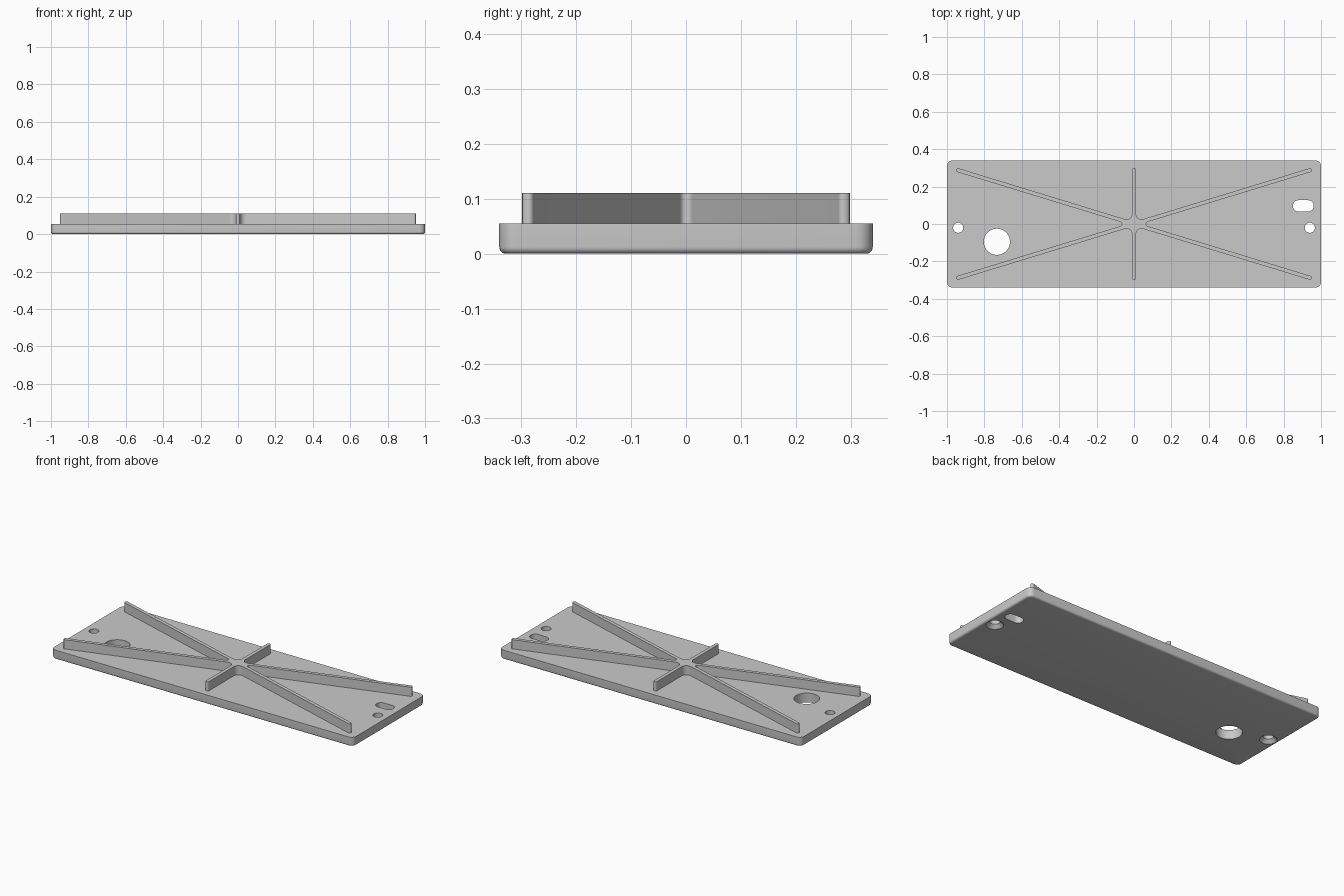
import bpy, bmesh, math
from mathutils import Vector

if "Cube" in bpy.data.objects:
    bpy.data.objects.remove(bpy.data.objects["Cube"], do_unlink=True)

grey = bpy.data.materials.new("light grey")
grey.use_nodes = True
COLOUR = (0.59, 0.59, 0.59, 1)
grey.diffuse_color = COLOUR
grey.node_tree.nodes["Principled BSDF"].inputs["Base Color"].default_value = COLOUR


def fillet(corners, radii, steps=6):
    """Round every corner of a closed 2D outline."""
    out = []
    for i, p in enumerate(corners):
        u = (corners[i - 1] - p).normalized()
        v = (corners[(i + 1) % len(corners)] - p).normalized()
        half, r = u.angle(v) / 2, radii[i]
        c = p + (u + v).normalized() * (r / math.sin(half))
        start = (p + u * (r / math.tan(half)) - c).normalized()
        end = (p + v * (r / math.tan(half)) - c).normalized()
        out += [c + start.slerp(end, k / steps).normalized() * r
                for k in range(steps + 1)]
    return out


def rounded_rect(x, y, hx, hy, r):
    corners = [Vector((x + sx * hx, y + sy * hy))
               for sx, sy in ((-1, -1), (1, -1), (1, 1), (-1, 1))]
    return fillet(corners, [r] * 4)


def circle(x, y, r, n=48):
    return [Vector((x + r * math.cos(2 * math.pi * k / n),
                    y + r * math.sin(2 * math.pi * k / n))) for k in range(n)]


def loft(name, layers):
    """Solid skinned through (outline, height) layers from bottom to top."""
    bm = bmesh.new()
    rings = [[bm.verts.new((p.x, p.y, z)) for p in pts] for pts, z in layers]
    for low, high in zip(rings, rings[1:]):
        for i in range(len(low)):
            j = (i + 1) % len(low)
            bm.faces.new((low[i], low[j], high[j], high[i]))
    bm.faces.new(rings[0][::-1])
    bm.faces.new(rings[-1])
    mesh = bpy.data.meshes.new(name)
    bm.to_mesh(mesh)
    bm.free()
    mesh.materials.append(grey)
    obj = bpy.data.objects.new(name, mesh)
    bpy.context.collection.objects.link(obj)
    return obj


def activate(obj):
    bpy.ops.object.select_all(action='DESELECT')
    obj.select_set(True)
    bpy.context.view_layer.objects.active = obj


# Base plate with rounded corners and a rounded lower edge
HX, HY, THICK, EDGE, CORNER = 1.0, 0.34, 0.055, 0.012, 0.03
layers = []
for k in range(6):
    a = math.pi / 2 * k / 5
    inset = EDGE * (1 - math.sin(a))
    layers.append((rounded_rect(0, 0, HX - inset, HY - inset, CORNER - inset),
                   EDGE * (1 - math.cos(a))))
layers.append((rounded_rect(0, 0, HX, HY, CORNER), THICK))
plate = loft("base_plate", layers)

# Openings: large round hole, slot, two screw holes countersunk from below
cutters = [
    loft("large_hole_cutter", [(circle(-0.733, -0.095, 0.07), z) for z in (-0.05, 0.1)]),
    loft("slot_cutter", [(rounded_rect(0.905, 0.097, 0.055, 0.03, 0.027), z)
                         for z in (-0.05, 0.1)]),
]
for side in (-1, 1):
    cutters.append(loft("screw_hole_cutter", [
        (circle(side * 0.94, -0.02, r), z)
        for r, z in ((0.057, -0.01), (0.027, 0.02), (0.027, 0.1))]))
for cutter in cutters:
    cutter.hide_render = True
    mod = plate.modifiers.new("opening", 'BOOLEAN')
    mod.operation, mod.solver, mod.object = 'DIFFERENCE', 'EXACT', cutter
    activate(plate)
    bpy.ops.object.modifier_apply(modifier=mod.name)
    bpy.data.objects.remove(cutter, do_unlink=True)

# Six-armed stiffening rib, filleted where the arms meet
W, SLOPE = 0.0105, math.radians(17)
arms = [(SLOPE, 0.993), (math.pi / 2, 0.298), (math.pi - SLOPE, 0.993),
        (math.pi + SLOPE, 0.993), (math.pi * 1.5, 0.298), (2 * math.pi - SLOPE, 0.993)]
corners, radii = [], []
for i, (angle, length) in enumerate(arms):
    d = Vector((math.cos(angle), math.sin(angle)))
    n = Vector((-d.y, d.x))
    gap = (arms[(i + 1) % 6][0] - angle) % (2 * math.pi)
    mid = angle + gap / 2
    inner = Vector((math.cos(mid), math.sin(mid))) * (W / math.sin(gap / 2))
    corners += [d * length - n * W, d * length + n * W, inner]
    radii += [0.009, 0.009, 0.012 if gap < 1 else 0.03]
star = fillet(corners, radii)
ribs = loft("star_ribs", [(star, THICK - 0.005), (star, 0.11)])

for obj in (plate, ribs):
    activate(obj)
    bpy.ops.object.shade_smooth_by_angle(angle=math.radians(30))
